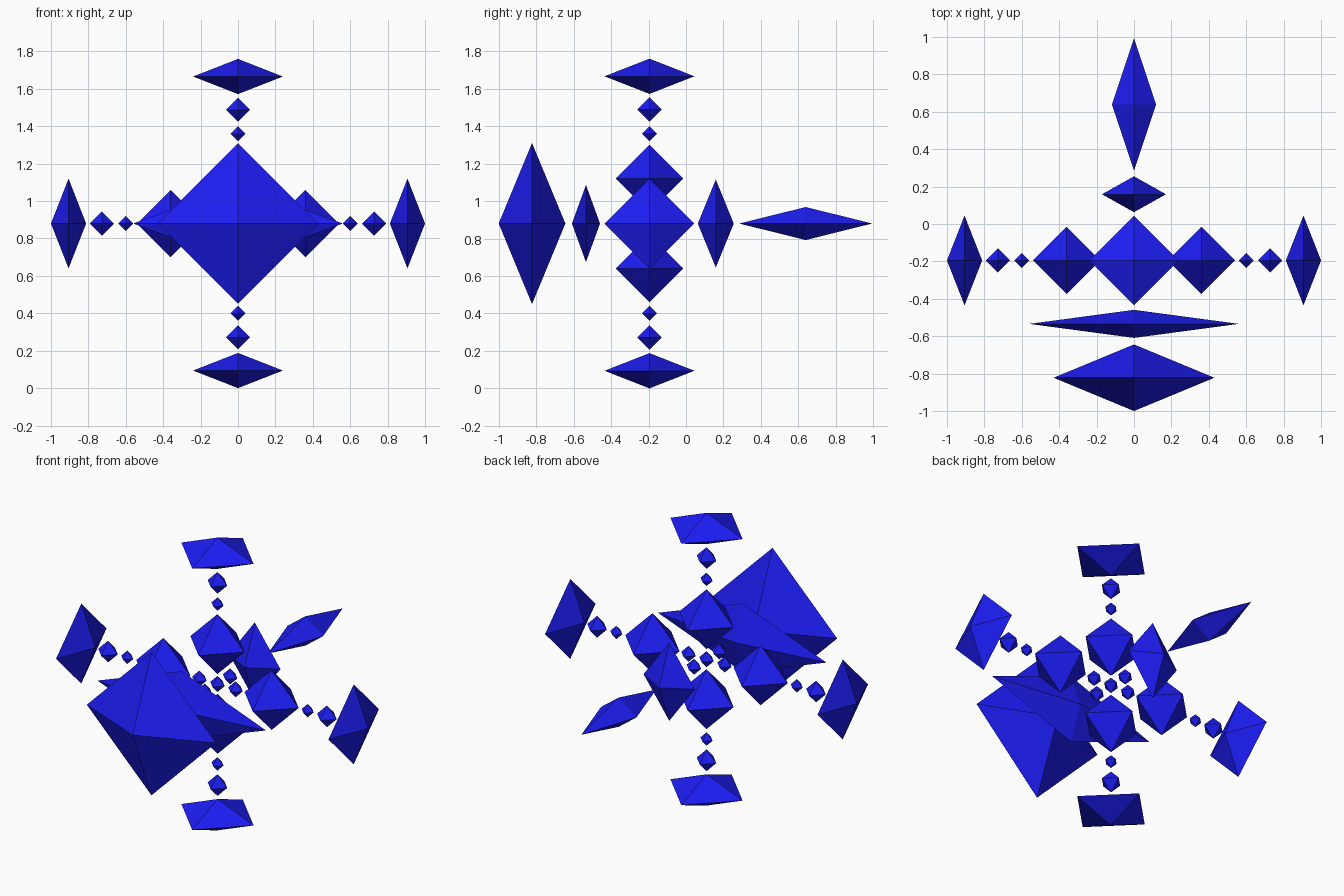
import bpy
import bmesh
from mathutils import Vector

if "Cube" in bpy.data.objects:
    bpy.data.objects.remove(bpy.data.objects["Cube"])

CENTRE = Vector((0, -0.195, 0.88))

blue = bpy.data.materials.new("blue")
blue.diffuse_color = (0.012, 0.012, 0.9, 1)
blue.use_nodes = True
blue.node_tree.nodes["Principled BSDF"].inputs["Base Color"].default_value = blue.diffuse_color


def crystal(name, offset, half):
    """Eight-sided crystal at an offset from the centre, with half sizes in x, y, z."""
    bm = bmesh.new()
    px, nx, py, ny, pz, nz = [
        bm.verts.new([s * half[i] if i == axis else 0 for i in range(3)])
        for axis in range(3) for s in (1, -1)]
    ring = [px, py, nx, ny]
    for a, b in zip(ring, ring[1:] + ring[:1]):
        bm.faces.new((a, b, pz))
        bm.faces.new((b, a, nz))
    mesh = bpy.data.meshes.new(name)
    bm.to_mesh(mesh)
    bm.free()
    mesh.materials.append(blue)
    ob = bpy.data.objects.new(name, mesh)
    ob.location = CENTRE + Vector(offset)
    bpy.context.collection.objects.link(ob)


# Core cluster: one crystal with four neighbours in a flat cross
crystal("core", (0, 0, 0), (0.048,) * 3)
for s, side in ((1, "plus"), (-1, "minus")):
    crystal(f"core_x_{side}", (s * 0.12, 0, 0), (0.048,) * 3)
    crystal(f"core_y_{side}", (0, s * 0.12, 0), (0.048,) * 3)

# Four matching arms: inner crystal, two beads and a flat end crystal
ARM = [("inner", 0.24, 0.18, 0.18), ("small_bead", 0.48, 0.04, 0.04),
       ("large_bead", 0.608, 0.065, 0.065), ("end", 0.786, 0.094, 0.24)]
for part, d, along, across in ARM:
    for s, side, end in ((1, "right", "top"), (-1, "left", "bottom")):
        crystal(f"{side}_{part}", (s * (d + 0.12), 0, 0), (along, across, across))
        crystal(f"{end}_{part}", (0, 0, s * d), (across, across, along))

# Front crystals
crystal("front_shield", (0, -0.627, 0), (0.43, 0.178, 0.43))
crystal("front_wing", (0, -0.339, 0), (0.56, 0.075, 0.206))

# Rear crystals
crystal("rear_fin", (0, 0.354, 0), (0.171, 0.096, 0.235))
crystal("rear_spike", (0, 0.834, 0), (0.118, 0.355, 0.088))
